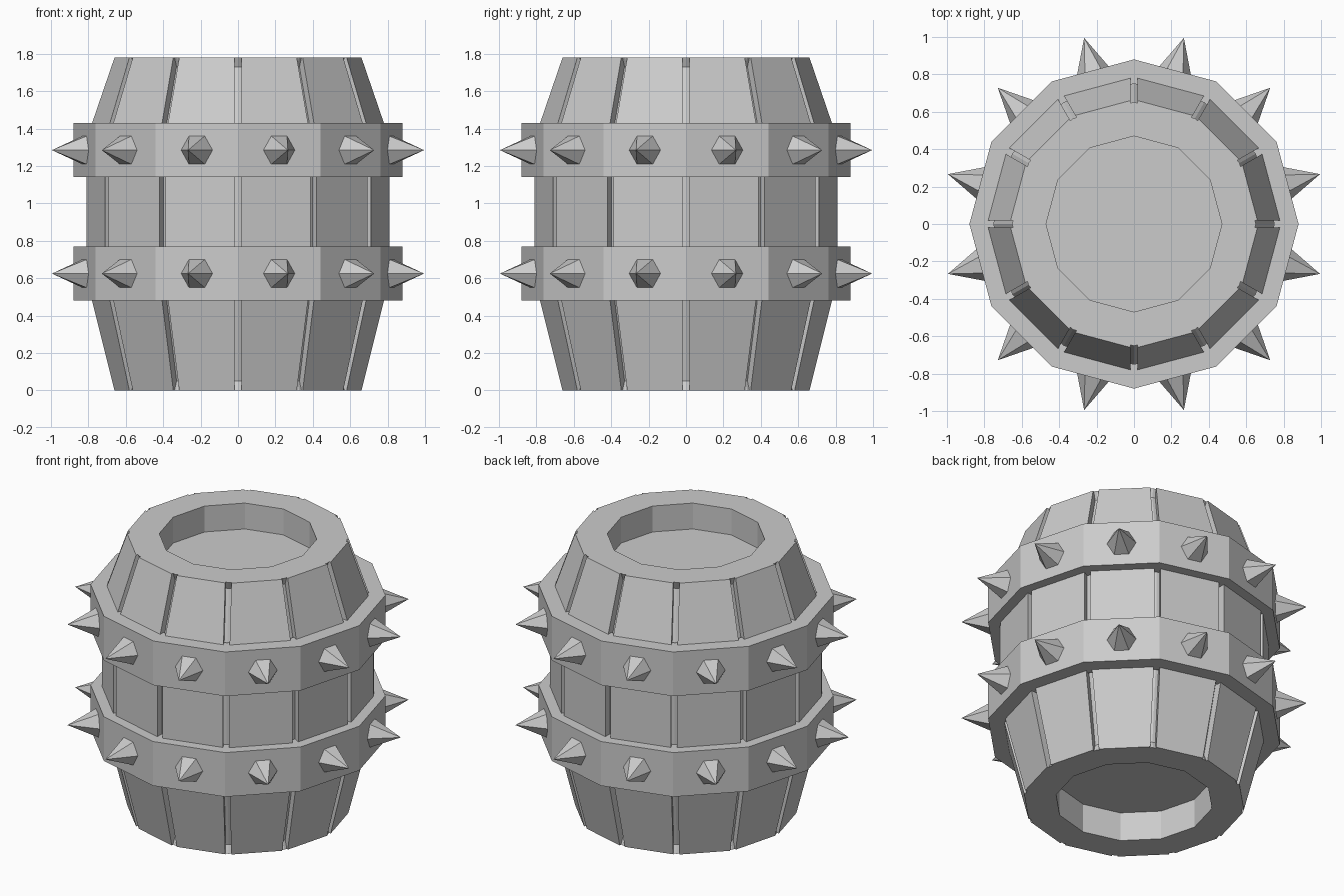
import bpy, bmesh
from math import sin, cos, pi
from mathutils import Vector

if "Cube" in bpy.data.objects:
    bpy.data.objects.remove(bpy.data.objects["Cube"])

N = 12


def make_object(name, bm):
    bmesh.ops.recalc_face_normals(bm, faces=bm.faces[:])
    mesh = bpy.data.meshes.new(name)
    bm.to_mesh(mesh)
    bm.free()
    obj = bpy.data.objects.new(name, mesh)
    bpy.context.collection.objects.link(obj)
    return obj


def polar(r, a, z):
    return Vector((r * cos(a), r * sin(a), z))


def lathe(name, profile, closed=False):
    """Twelve-sided revolve; open profiles get their end rings filled."""
    bm = bmesh.new()
    rings = [[bm.verts.new(polar(r, 2 * pi * i / N, z)) for i in range(N)]
             for r, z in profile]
    pairs = list(zip(rings, rings[1:]))
    if closed:
        pairs.append((rings[-1], rings[0]))
    else:
        bm.faces.new(rings[0])
        bm.faces.new(rings[-1])
    for a, b in pairs:
        for i in range(N):
            j = (i + 1) % N
            bm.faces.new((a[i], a[j], b[j], b[i]))
    return make_object(name, bm)


# Inner barrel with recessed top and bottom, visible in the gaps
lathe("barrel_core", [
    (0.47, 0.19), (0.47, 0), (0.652, 0), (0.63, 0.05), (0.735, 0.48),
    (0.768, 0.61), (0.768, 1.34), (0.735, 1.43), (0.63, 1.73),
    (0.652, 1.78), (0.47, 1.78), (0.47, 1.61)])

# Twelve staves separated by narrow gaps
stave_profile = [(0.665, 0), (0.785, 0.48), (0.814, 0.61),
                 (0.814, 1.34), (0.785, 1.43), (0.665, 1.78)]
GAP, THICK = 0.019, 0.07
for k in range(N):
    a0, a1 = 2 * pi * k / N, 2 * pi * (k + 1) / N
    bm = bmesh.new()
    rings = []
    for r, z in stave_profile:
        ring = []
        for rad, flip in ((r, False), (r - THICK, True)):
            p, q = polar(rad, a0, z), polar(rad, a1, z)
            d = (q - p).normalized() * GAP
            ends = [p + d, q - d]
            ring += [bm.verts.new(v) for v in (ends[::-1] if flip else ends)]
        rings.append(ring)
    for a, b in zip(rings, rings[1:]):
        for i in range(4):
            j = (i + 1) % 4
            bm.faces.new((a[i], a[j], b[j], b[i]))
    bm.faces.new(rings[0])
    bm.faces.new(rings[-1])
    make_object(f"stave_{k + 1}", bm)

# Two bands, each with a ring of six-sided spikes
for label, z0, z1 in (("lower", 0.48, 0.77), ("upper", 1.14, 1.43)):
    lathe(f"{label}_band",
          [(0.88, z0), (0.88, z1), (0.75, z1), (0.75, z0)], closed=True)
    zc = (z0 + z1) / 2
    bm = bmesh.new()
    for k in range(N):
        a = 2 * pi * (k + 0.5) / N
        tangent = Vector((-sin(a), cos(a), 0))
        base = [bm.verts.new(polar(0.848, a, zc)
                             + tangent * 0.088 * cos(pi * i / 3)
                             + Vector((0, 0, 0.088 * sin(pi * i / 3))))
                for i in range(6)]
        tip = bm.verts.new(polar(1.03, a, zc))
        bm.faces.new(base)
        for i in range(6):
            bm.faces.new((base[i], base[(i + 1) % 6], tip))
    make_object(f"{label}_spikes", bm)
